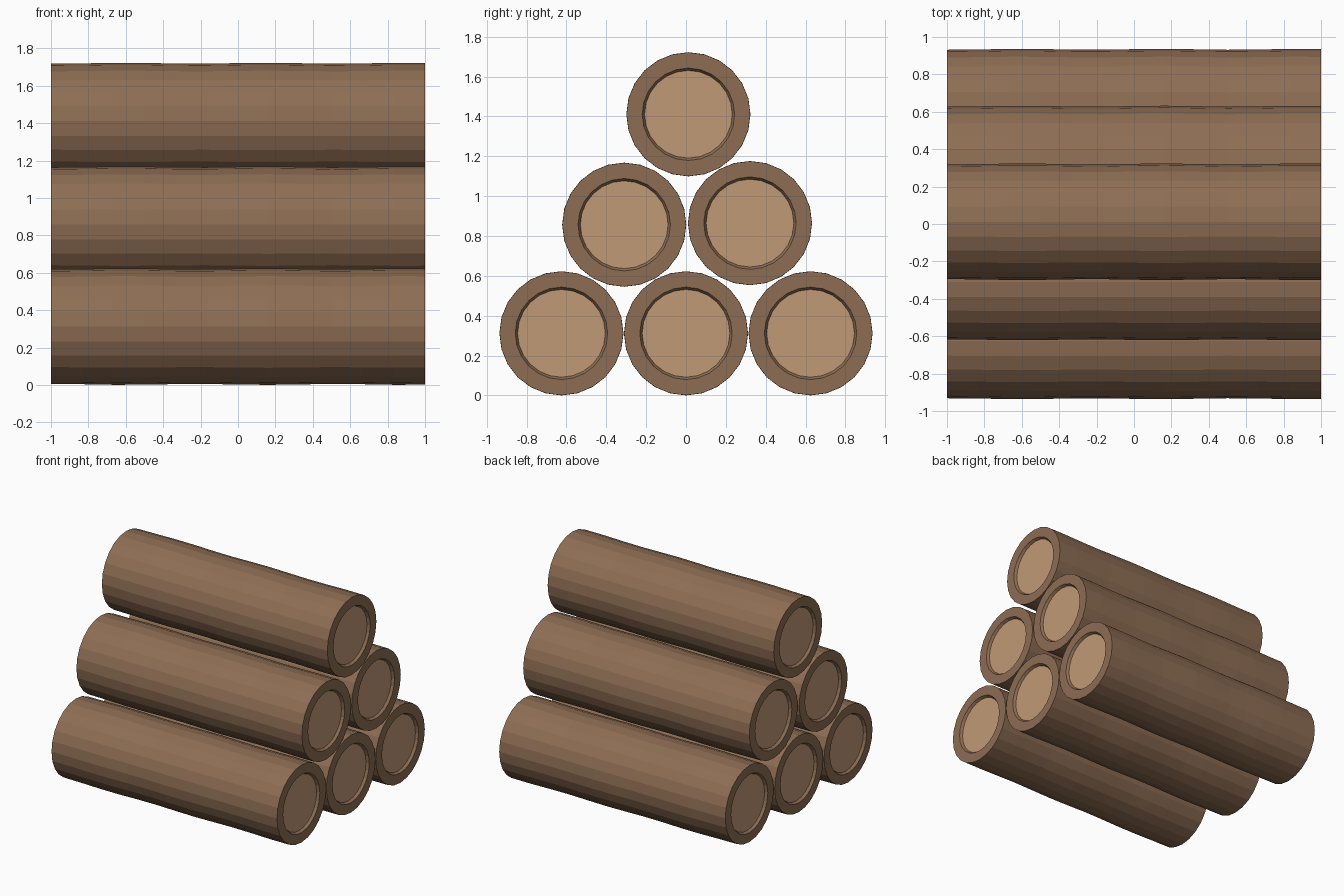
import bpy, bmesh, math

if "Cube" in bpy.data.objects:
    bpy.data.objects.remove(bpy.data.objects["Cube"])

SIDES, SEGMENTS, HALF = 24, 12, 1.0
CORE_R, LIP_R, RECESS = 0.22, 0.232, 0.02


def material(name, colour):
    m = bpy.data.materials.new(name)
    m.diffuse_color = (*colour, 1)
    m.use_nodes = True
    m.node_tree.nodes["Principled BSDF"].inputs["Base Color"].default_value = m.diffuse_color
    return m


bark = material("bark", (0.27, 0.155, 0.088))
wood = material("cut_wood", (0.53, 0.32, 0.18))


def log(name, y, z):
    bm = bmesh.new()

    def ring(x, r):
        return [bm.verts.new((x, r * math.cos(2 * math.pi * i / SIDES),
                              r * math.sin(2 * math.pi * i / SIDES)))
                for i in range(SIDES)]

    # profile along the log: recessed end, lip, gently wavy bark, lip, recessed end
    profile = [(-HALF + RECESS, CORE_R), (-HALF, LIP_R)]
    for i in range(SEGMENTS + 1):
        x = -HALF + 2 * HALF * i / SEGMENTS
        profile.append((x, 0.309 + 0.0025 * math.cos(2 * math.pi * (x + 0.6) / 0.75)))
    profile += [(HALF, LIP_R), (HALF - RECESS, CORE_R)]
    rings = [ring(x, r) for x, r in profile]
    for a, b in zip(rings, rings[1:]):
        for i in range(SIDES):
            j = (i + 1) % SIDES
            bm.faces.new((a[i], a[j], b[j], b[i]))

    # cut wood discs at both ends
    for end in (rings[0], rings[-1]):
        bm.faces.new(end).material_index = 1
    bmesh.ops.recalc_face_normals(bm, faces=bm.faces[:])

    mesh = bpy.data.meshes.new(name)
    bm.to_mesh(mesh)
    bm.free()
    mesh.materials.append(bark)
    mesh.materials.append(wood)
    obj = bpy.data.objects.new(name, mesh)
    obj.location = (0, y, z)
    bpy.context.collection.objects.link(obj)


# pyramid stack: three, two, one
log("bottom_log_front", -0.625, 0.312)
log("bottom_log_middle", 0.0, 0.312)
log("bottom_log_back", 0.625, 0.312)
log("middle_log_front", -0.31, 0.857)
log("middle_log_back", 0.321, 0.865)
log("top_log", 0.012, 1.411)
